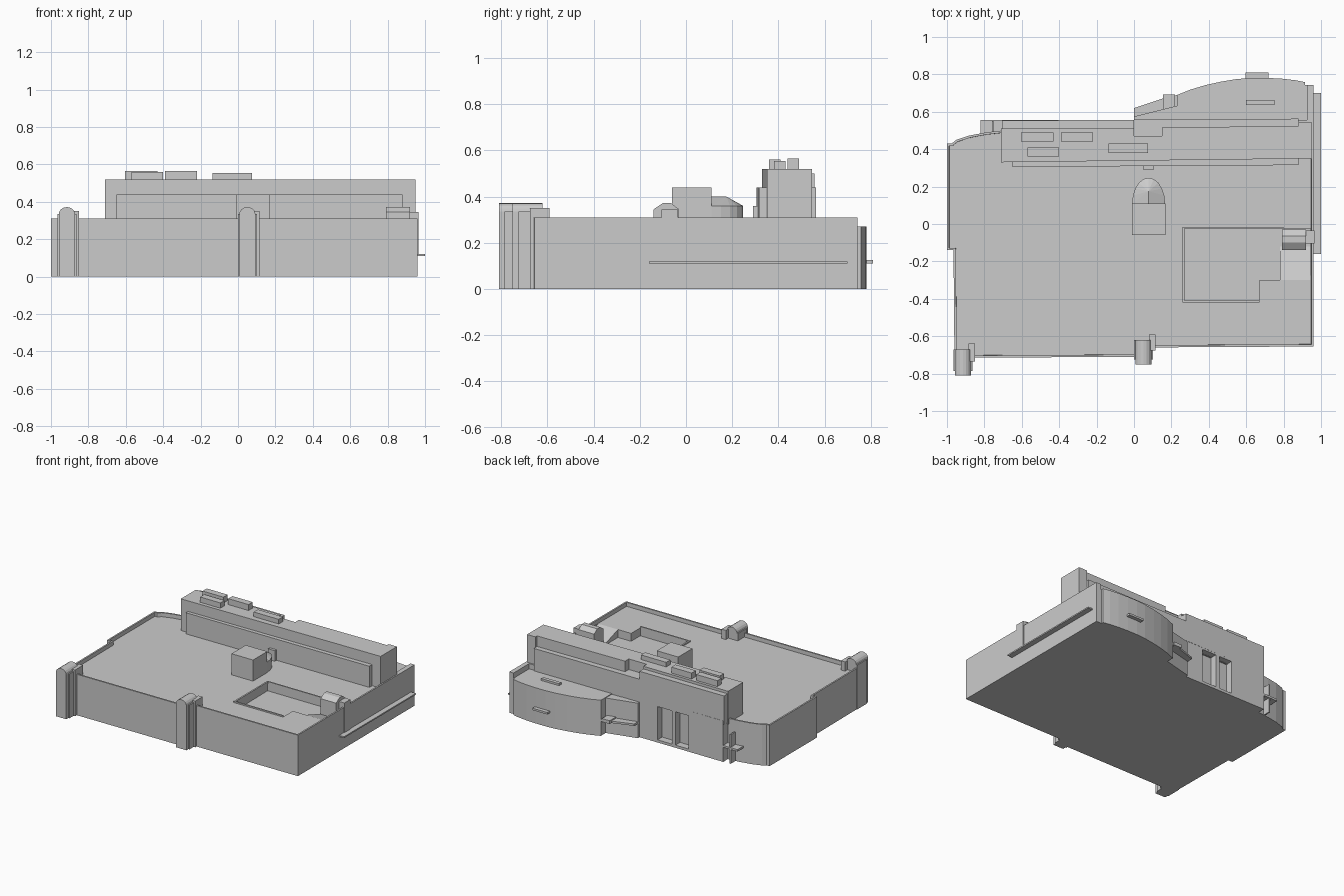
import bpy, bmesh, math

if "Cube" in bpy.data.objects:
    bpy.data.objects.remove(bpy.data.objects["Cube"])


def finish(name, bm):
    bmesh.ops.recalc_face_normals(bm, faces=bm.faces[:])
    me = bpy.data.meshes.new(name)
    bm.to_mesh(me)
    bm.free()
    ob = bpy.data.objects.new(name, me)
    bpy.context.collection.objects.link(ob)
    return ob


def prism(name, pts, z0, z1, rim=0.0, drop=0.0):
    """Extrude a plan outline; optionally sink the roof inside a parapet."""
    bm = bmesh.new()
    base = bm.faces.new([bm.verts.new((x, y, z0)) for x, y in pts])
    ext = bmesh.ops.extrude_face_region(bm, geom=[base])["geom"]
    for v in ext:
        if isinstance(v, bmesh.types.BMVert):
            v.co.z = z1
    if base.is_valid is False or not any(f.calc_center_median().z < z0 + 1e-5 for f in bm.faces):
        bm.faces.new([v for v in bm.verts if v.co.z == z0])
    bmesh.ops.recalc_face_normals(bm, faces=bm.faces[:])
    if rim:
        top = max(bm.faces, key=lambda f: f.calc_center_median().z)
        bmesh.ops.inset_region(bm, faces=[top], thickness=rim, use_even_offset=True)
        bmesh.ops.inset_region(bm, faces=[top], thickness=0.0005, depth=-drop, use_even_offset=True)
    return finish(name, bm)


def box(name, x0, x1, y0, y1, z0, z1):
    return prism(name, [(x0, y0), (x1, y0), (x1, y1), (x0, y1)], z0, z1)


def profile(name, pts, a0, a1, axis):
    """Sweep a vertical section along 'x' (pts are y,z) or 'y' (pts are x,z)."""
    bm = bmesh.new()
    put = (lambda p, a: (a, p[0], p[1])) if axis == "x" else (lambda p, a: (p[0], a, p[1]))
    lo = [bm.verts.new(put(p, a0)) for p in pts]
    hi = [bm.verts.new(put(p, a1)) for p in pts]
    bm.faces.new(lo)
    bm.faces.new(hi[::-1])
    n = len(pts)
    for i in range(n):
        j = (i + 1) % n
        bm.faces.new((lo[i], lo[j], hi[j], hi[i]))
    return finish(name, bm)


def cut(ob, cutter):
    cutter.hide_render = True
    cutter.hide_viewport = True
    m = ob.modifiers.new("cut", "BOOLEAN")
    m.operation = "DIFFERENCE"
    m.solver = "EXACT"
    m.object = cutter


# Main block with parapet
hall = prism("main_block", [
    (-.96, -.715), (.05, -.71), (.05, -.66), (.96, -.655), (.96, .555), (-.70, .555),
    (-.70, .50), (-.79, .49), (-.88, .473), (-.95, .45), (-.975, .43), (-1, .43),
    (-1, -.14), (-.965, -.14)], 0, .31, .012, .03)

# Sunken terrace with ramp
cut(hall, prism("terrace_cutter", [
    (.27, -.41), (.67, -.41), (.67, -.30), (.945, -.30), (.945, -.025), (.265, -.025)], .22, .295))
profile("terrace_ramp", [(-.30, .21), (-.30, .28), (-.12, .22), (-.12, .21)], .78, .945, "x")
for i, (x0, x1, y0, y1) in enumerate([(.258, .27, -.42, -.015), (.27, .67, -.42, -.41), (.27, .80, -.025, -.015)]):
    box(f"terrace_curb_{i}", x0, x1, y0, y1, .275, .29)

# Tall door recesses in the back wall
for i, (x0, x1) in enumerate([(-.27, -.15), (-.41, -.30)]):
    cut(hall, box(f"door_cutter_{i}", x0, x1, .50, .60, .02, .272))

# Upper storey, notched at the back
prism("upper_storey", [
    (-.71, .33), (.95, .35), (.95, .545), (.88, .545), (.88, .525), (.15, .515),
    (.15, .47), (0, .47), (0, .51), (-.71, .51)], .27, .52)
prism("upper_front_step", [(-.65, .305), (.88, .315), (.88, .36), (-.65, .35)], .27, .44)
prism("upper_back_step_left", [(-.705, .50), (0, .50), (0, .557), (-.705, .553)], .285, .50)
prism("upper_back_step_right", [(.15, .50), (.88, .51), (.88, .563), (.15, .558)], .265, .44)
box("upper_notch_floor", 0, .15, .46, .558, .275, .44)

# Rooftop units
for i, (x0, x1, y0, y1, z) in enumerate([
        (-.605, -.43, .44, .49, .565), (-.39, -.22, .44, .49, .565),
        (-.57, -.40, .36, .41, .56), (-.135, .075, .38, .43, .555)]):
    box(f"roof_unit_{i}", x0, x1, y0, y1, .51, z)

# Bowed rear wing and its end wall
prism("bowed_wing", [
    (.23, .54), (.94, .54), (.94, .742), (.915, .742), (.915, .758), (.86, .769), (.79, .777),
    (.71, .781), (.63, .781), (.55, .775), (.46, .76), (.38, .742), (.30, .718), (.23, .69)], 0, .27)
box("wing_end_wall", .925, .96, .54, .742, 0, .31)
box("wing_roof_slab", .60, .75, .635, .662, .26, .285)
box("wing_face_ledge", .595, .72, .76, .81, .11, .125)

# Angled entrance bay and canopies
prism("entrance_bay", [(0, .54), (.24, .54), (.24, .635), (0, .575)], 0, .265)
prism("entrance_canopy", [(0, .56), (.23, .60), (.23, .69), (.15, .67), (0, .62)], .11, .125)
box("entrance_canopy_block", .155, .22, .58, .692, .11, .135)
box("corner_canopy", -.82, -.69, .47, .555, .11, .125)
box("corner_canopy_post", -.76, -.75, .49, .55, 0, .22)
box("side_canopy", .95, 1, -.16, .70, .11, .12)

# Roof hut and its wall pier
profile("roof_hut", [(-.14, .21), (-.14, .345), (-.10, .372), (-.065, .372), (-.03, .345), (-.03, .21)],
        .79, .92, "x")
box("hut_pier", .80, .965, -.105, -.035, .12, .345)

# Skylight block with a half-round sloped end
box("skylight_block", -.012, .168, -.06, .11, .27, .44)
bm = bmesh.new()
arc = [(.078 + .088 * math.cos(math.pi * i / 10), .11 + .137 * math.sin(math.pi * i / 10)) for i in range(11)]
lo = [bm.verts.new((x, y, .27)) for x, y in arc]
mid = [bm.verts.new((x, y, .36)) for x, y in arc]
apex = bm.verts.new((.078, .175, .40))
ridge = bm.verts.new((.078, .11, .40))
for i in range(10):
    bm.faces.new((lo[i], lo[i + 1], mid[i + 1], mid[i]))
    bm.faces.new((mid[i], mid[i + 1], apex))
bm.faces.new((mid[0], apex, ridge))
bm.faces.new((mid[10], ridge, apex))
bm.faces.new((lo[0], mid[0], ridge, mid[10], lo[10]))
bm.faces.new(lo[::-1])
finish("skylight_end", bm)
box("skylight_door", .05, .105, .29, .312, .27, .36)

# Round-topped front piers with stepped flanks
for side, cx, y0, y1 in [("left", -.915, -.81, -.67), ("middle", .05, -.75, -.62)]:
    r = .043
    pts = [(cx - r, 0), (cx + r, 0)]
    pts += [(cx + r * math.cos(math.pi * i / 8), .335 + .037 * math.sin(math.pi * i / 8)) for i in range(9)]
    profile(f"{side}_pier", pts, y0, y1, "y")
    box(f"{side}_pier_flank", cx - .05, cx + .052, y0 + .025, y1, 0, .335)
    box(f"{side}_pier_outer_flank", cx + .03, cx + .065, y0 + .075, y1 + .03, 0, .35)
